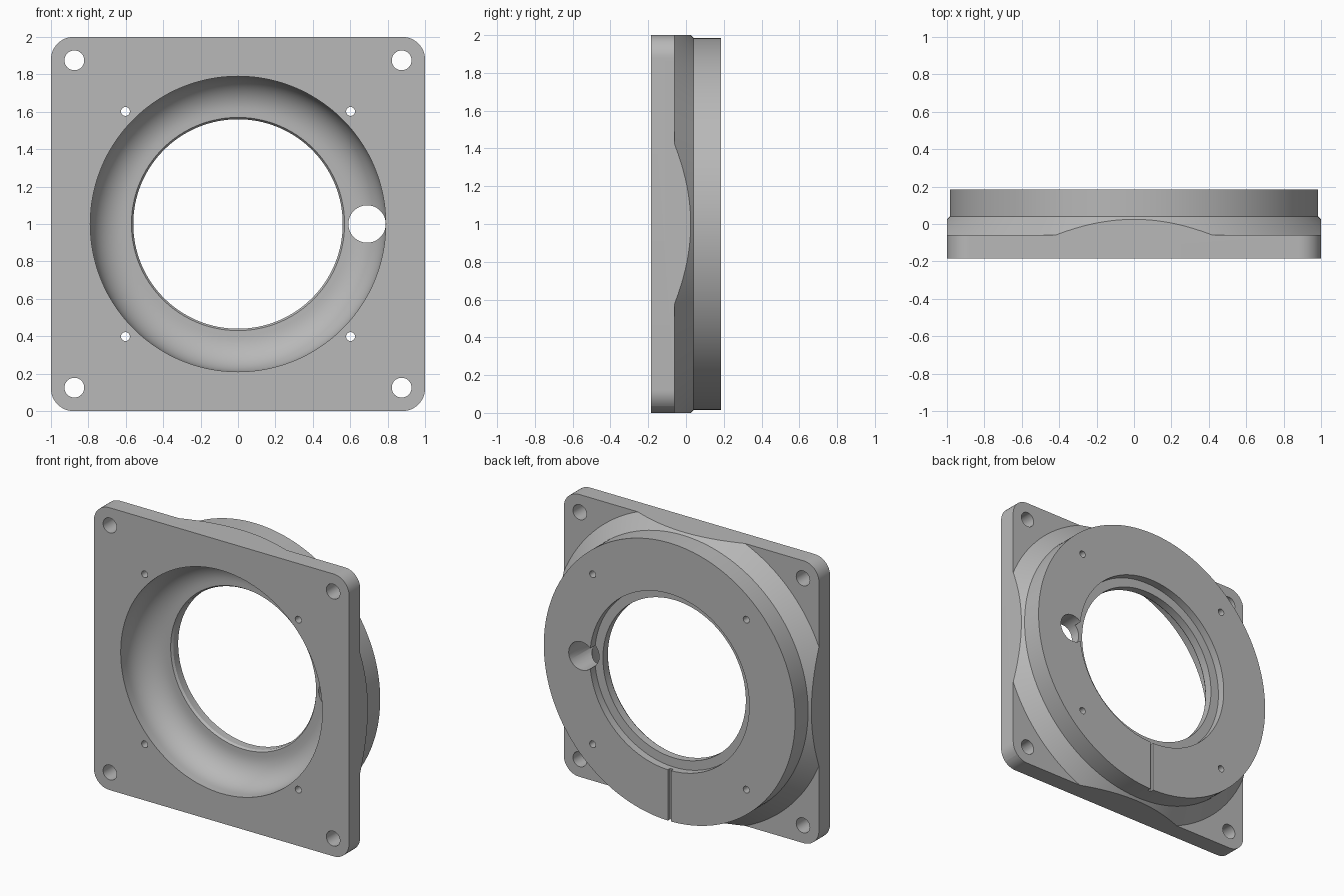
import bpy, bmesh
from math import sin, cos, pi, radians

cube = bpy.data.objects.get("Cube")
if cube:
    bpy.data.objects.remove(cube, do_unlink=True)

metal = bpy.data.materials.new("light_grey_metal")
metal.use_nodes = True
GREY = (0.48, 0.48, 0.48, 1)
metal.diffuse_color = GREY
metal.node_tree.nodes["Principled BSDF"].inputs["Base Color"].default_value = GREY


def stack_rings(name, rings, closed=False):
    """Skin equal-length rings of points; cap the ends unless closed."""
    bm = bmesh.new()
    loops = [[bm.verts.new(p) for p in ring] for ring in rings]
    pairs = list(zip(loops, loops[1:]))
    if closed:
        pairs.append((loops[-1], loops[0]))
    else:
        bm.faces.new(loops[0])
        bm.faces.new(loops[-1])
    n = len(loops[0])
    for a, b in pairs:
        for i in range(n):
            j = (i + 1) % n
            bm.faces.new((a[i], a[j], b[j], b[i]))
    bmesh.ops.recalc_face_normals(bm, faces=bm.faces)
    mesh = bpy.data.meshes.new(name)
    bm.to_mesh(mesh)
    bm.free()
    mesh.materials.append(metal)
    obj = bpy.data.objects.new(name, mesh)
    bpy.context.collection.objects.link(obj)
    return obj


def lathe(name, profile, cx=0, cz=1, segments=128, closed=False):
    """Turn (radius, y) points around an axis parallel to y."""
    angles = [2 * pi * i / segments for i in range(segments)]
    rings = [[(cx + r * cos(a), y, cz + r * sin(a)) for a in angles]
             for r, y in profile]
    return stack_rings(name, rings, closed)


def rounded_block(name, half, radius, y0, y1, steps=12):
    outline = []
    for q, (sx, sz) in enumerate([(1, 1), (-1, 1), (-1, -1), (1, -1)]):
        for i in range(steps + 1):
            a = (q + i / steps) * pi / 2
            outline.append((sx * (half - radius) + radius * cos(a),
                            1 + sz * (half - radius) + radius * sin(a)))
    return stack_rings(name, [[(x, y, z) for x, z in outline] for y in (y0, y1)])


FRONT, BACK, OUT = -0.185, 0.185, 0.4

# Square flange block
body = rounded_block("flange_housing", 1, 0.12, FRONT, BACK)

# Outside turning: shoulder behind the flange, cone and round boss
cutters = [lathe("outer_turning", [(1.085, -0.06), (0.985, 0.04), (0.985, OUT),
                                   (2, OUT), (2, -0.06)], segments=160, closed=True)]

# Bowl in the front, bore with lip, counterbore in the back
fillet, floor_y, rim = 0.19, 0.06, 0.79
bowl = [(rim - fillet + fillet * cos(a), floor_y - fillet + fillet * sin(a))
        for a in (radians(7.5 * i) for i in range(13))]
cutters.append(lathe("bowl_and_bore", [(rim, -OUT)] + bowl +
                     [(0.57, floor_y), (0.56, 0.075), (0.56, 0.13),
                      (0.625, 0.13), (0.625, OUT)]))


# Through holes: corner bolts, small screws and one cable hole
def hole(name, x, z, r, segments):
    cutters.append(lathe(name, [(r, -OUT), (r, OUT)], x, 1 + z, segments))


for sx in (-1, 1):
    for sz in (-1, 1):
        hole("bolt_hole", sx * 0.875, sz * 0.875, 0.053, 32)
        hole("screw_hole", sx * 0.602, sz * 0.602, 0.024, 20)
hole("cable_hole", 0.69, 0, 0.1, 48)

# Narrow radial groove at the bottom of the back face
w = 0.012
cutters.append(stack_rings("groove", [[(-w, y, -0.2), (w, y, -0.2), (w, y, 0.5), (-w, y, 0.5)]
                                      for y in (BACK - 0.025, OUT)]))

# Cut everything and keep sharp edges
bpy.ops.object.select_all(action='DESELECT')
body.select_set(True)
bpy.context.view_layer.objects.active = body
for cutter in cutters:
    cutter.hide_render = True
    mod = body.modifiers.new(cutter.name, 'BOOLEAN')
    mod.operation, mod.solver, mod.object = 'DIFFERENCE', 'EXACT', cutter
    bpy.ops.object.modifier_apply(modifier=mod.name)
for cutter in cutters:
    bpy.data.objects.remove(cutter, do_unlink=True)
bpy.ops.object.shade_smooth_by_angle(angle=radians(30))
